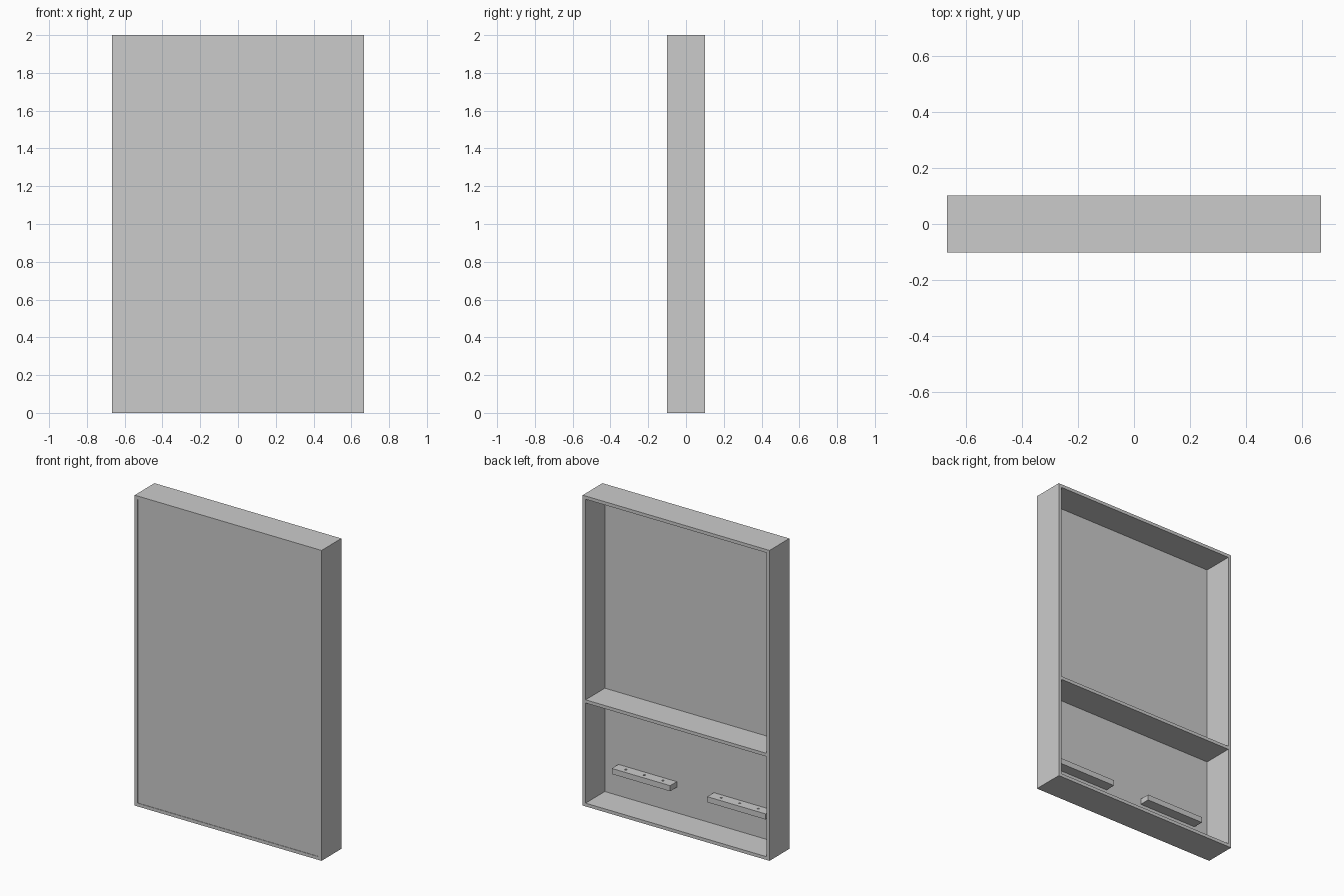
import bpy
import bmesh
from mathutils import Matrix

if "Cube" in bpy.data.objects:
    bpy.data.objects.remove(bpy.data.objects["Cube"])

W, D, H = 0.666, 0.101, 2.0     # half width, half depth, height
T = 0.021                       # board thickness
PANEL_FRONT, PANEL_BACK = -0.098, -0.095


def finish(name, bm):
    bmesh.ops.recalc_face_normals(bm, faces=bm.faces)
    mesh = bpy.data.meshes.new(name)
    bm.to_mesh(mesh)
    bm.free()
    obj = bpy.data.objects.new(name, mesh)
    bpy.context.collection.objects.link(obj)
    return obj


def box(name, x0, x1, y0, y1, z0, z1):
    bm = bmesh.new()
    m = Matrix.Translation(((x0 + x1) / 2, (y0 + y1) / 2, (z0 + z1) / 2)) \
        @ Matrix.Diagonal((x1 - x0, y1 - y0, z1 - z0, 1))
    bmesh.ops.create_cube(bm, size=1, matrix=m)
    return finish(name, bm)


def frame(name):
    # rectangular ring: outer and inner loops at front and back
    bm = bmesh.new()
    loops = []
    for y, inset in ((-D, 0), (-D, T), (D, T), (D, 0)):
        x, z0, z1 = W - inset, inset, H - inset
        loops.append([bm.verts.new((px, y, pz)) for px, pz in
                      ((-x, z0), (x, z0), (x, z1), (-x, z1))])
    for k in range(4):
        a, b = loops[k], loops[(k + 1) % 4]
        for i in range(4):
            j = (i + 1) % 4
            bm.faces.new((a[i], a[j], b[j], b[i]))
    return finish(name, bm)


def tool_rack(name, side):
    # wall block with three blind holes in its top
    centre, half, depth, z0, z1 = side * 0.34, 0.208, 0.068, 0.186, 0.222
    rack = box(name, centre - half, centre + half,
               PANEL_BACK, PANEL_BACK + depth, z0, z1)
    bm = bmesh.new()
    for dx in (-0.132, 0, 0.132):
        bmesh.ops.create_cone(
            bm, cap_ends=True, segments=16, radius1=0.007, radius2=0.007, depth=0.05,
            matrix=Matrix.Translation((centre + dx, PANEL_BACK + depth / 2, z1)))
    cutter = finish(name + "_hole_cutter", bm)
    cutter.hide_render = True
    mod = rack.modifiers.new("holes", 'BOOLEAN')
    mod.operation = 'DIFFERENCE'
    mod.solver = 'EXACT'
    mod.object = cutter
    bpy.context.view_layer.objects.active = rack
    bpy.ops.object.modifier_apply(modifier=mod.name)
    bpy.data.objects.remove(cutter)
    return rack


# Outer frame of four boards
frame("outer_frame")

# Thin front panel, just inside the front edge
box("front_panel", -W + T, W - T, PANEL_FRONT, PANEL_BACK, T, H - T)

# Full-width shelf on the back
box("shelf", -W + T, W - T, PANEL_BACK, D, 0.666, 0.687)

# Two drilled racks below the shelf
tool_rack("left_rack", -1)
tool_rack("right_rack", 1)
